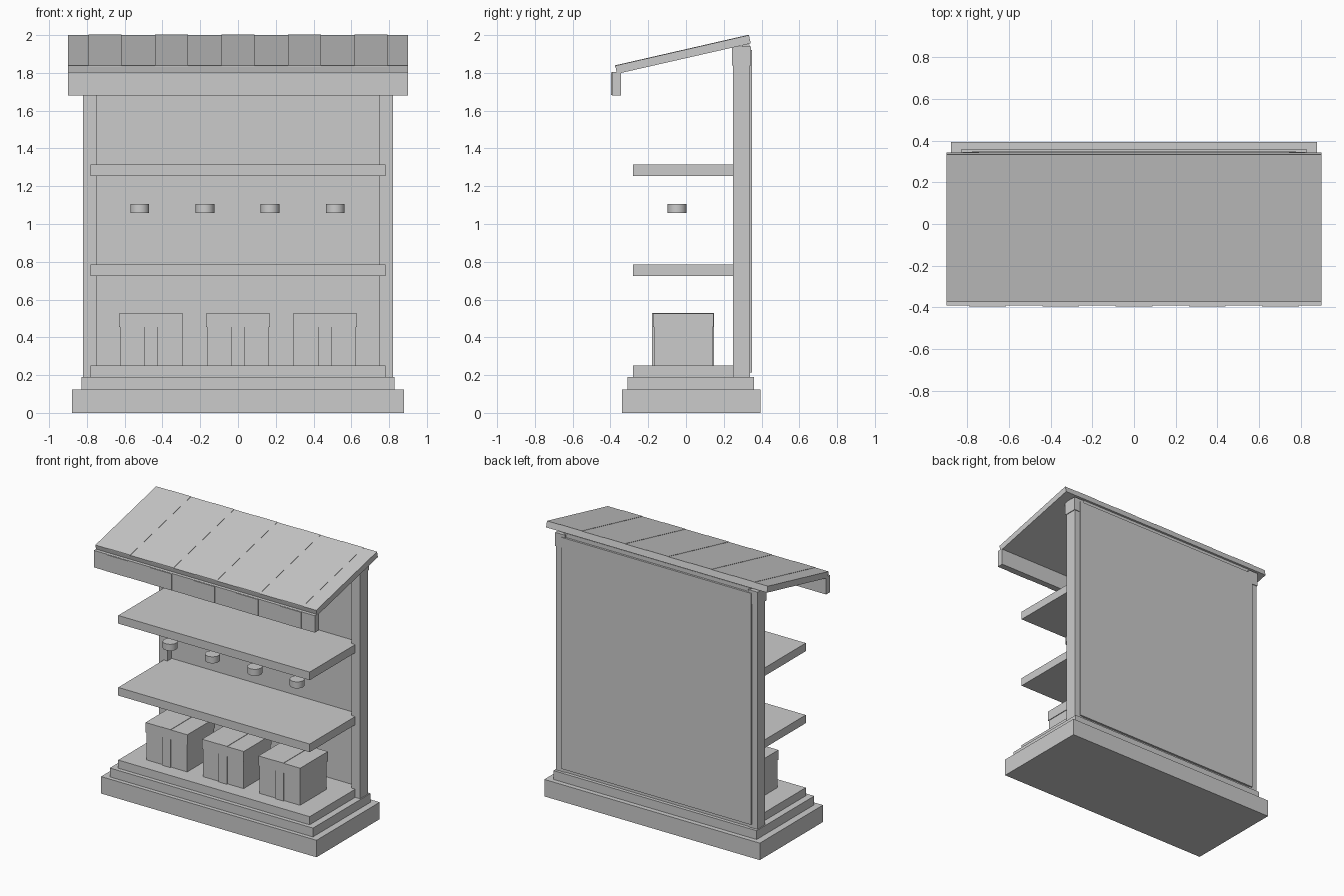
import bpy
import math

cube = bpy.data.objects.get("Cube")
if cube:
    bpy.data.objects.remove(cube, do_unlink=True)

grey = bpy.data.materials.new("plain_grey")
grey.use_nodes = True
grey.diffuse_color = (0.6, 0.6, 0.6, 1)
grey.node_tree.nodes["Principled BSDF"].inputs["Base Color"].default_value = (0.6, 0.6, 0.6, 1)


def prism(name, x0, x1, profile):
    """Extrude a (y, z) outline along x."""
    n = len(profile)
    verts = [(x, y, z) for x in (x0, x1) for y, z in profile]
    faces = [tuple(range(n))[::-1], tuple(range(n, 2 * n))]
    faces += [(i, (i + 1) % n, n + (i + 1) % n, n + i) for i in range(n)]
    mesh = bpy.data.meshes.new(name)
    mesh.from_pydata(verts, [], faces)
    mesh.materials.append(grey)
    obj = bpy.data.objects.new(name, mesh)
    bpy.context.collection.objects.link(obj)
    return obj


def box(name, x0, x1, y0, y1, z0, z1):
    return prism(name, x0, x1, [(y0, z0), (y1, z0), (y1, z1), (y0, z1)])


# Stepped base
box("base_plinth", -0.878, 0.878, -0.34, 0.395, 0, 0.125)
box("base_step", -0.828, 0.828, -0.31, 0.36, 0.125, 0.19)

# Shelves
for name, z in (("bottom_shelf", 0.19), ("middle_shelf", 0.725), ("top_shelf", 1.255)):
    box(name, -0.78, 0.78, -0.28, 0.30, z, z + 0.06)

# Back wall and posts
box("back_wall", -0.76, 0.76, 0.30, 0.335, 0.19, 1.95)
box("back_panel", -0.775, 0.775, 0.33, 0.35, 0.215, 1.92)
for side, s in (("left", 1), ("right", -1)):
    a, b = sorted((0.75 * s, 0.82 * s))
    box(side + "_post", a, b, 0.25, 0.34, 0.19, 1.94)
    box(side + "_post_cap", a - 0.005, b + 0.005, 0.243, 0.345, 1.84, 1.94)

# Sloping roof and front fascia
REAR, FRONT = (0.333, 2.0), (-0.375, 1.838)
prism("roof", -0.9, 0.9, [FRONT, (-0.365, 1.795), (0.343, 1.956), REAR])
box("roof_fascia", -0.9, 0.9, -0.392, -0.345, 1.68, 1.805)

# Raised stripes on roof and fascia
for i in range(5):
    x = -0.704 + 0.352 * i
    prism(f"roof_stripe_{i}", x - 0.088, x + 0.088,
          [(y, z + d) for (y, z), d in ((FRONT, -0.004), (REAR, -0.004), (REAR, 0.002), (FRONT, 0.002))])
    box(f"fascia_stripe_{i}", x - 0.088, x + 0.088, -0.397, -0.391, 1.682, 1.803)

# Lidded crates with a strap
for i, x in enumerate((-0.46, 0, 0.46)):
    box(f"crate_body_{i}", x - 0.165, x + 0.165, -0.17, 0.14, 0.25, 0.46)
    box(f"crate_lid_{i}", x - 0.17, x + 0.17, -0.176, 0.146, 0.455, 0.527)
    box(f"crate_strap_{i}", x - 0.035, x + 0.035, -0.179, 0.149, 0.25, 0.53)

# Row of small round lamps
for i in range(4):
    bpy.ops.mesh.primitive_cylinder_add(vertices=24, radius=0.05, depth=0.048,
                                        location=(-0.52 + 0.345 * i, -0.047, 1.082))
    lamp = bpy.context.object
    lamp.name = f"round_lamp_{i}"
    lamp.data.materials.append(grey)
    bpy.ops.object.shade_smooth_by_angle(angle=math.radians(30))
